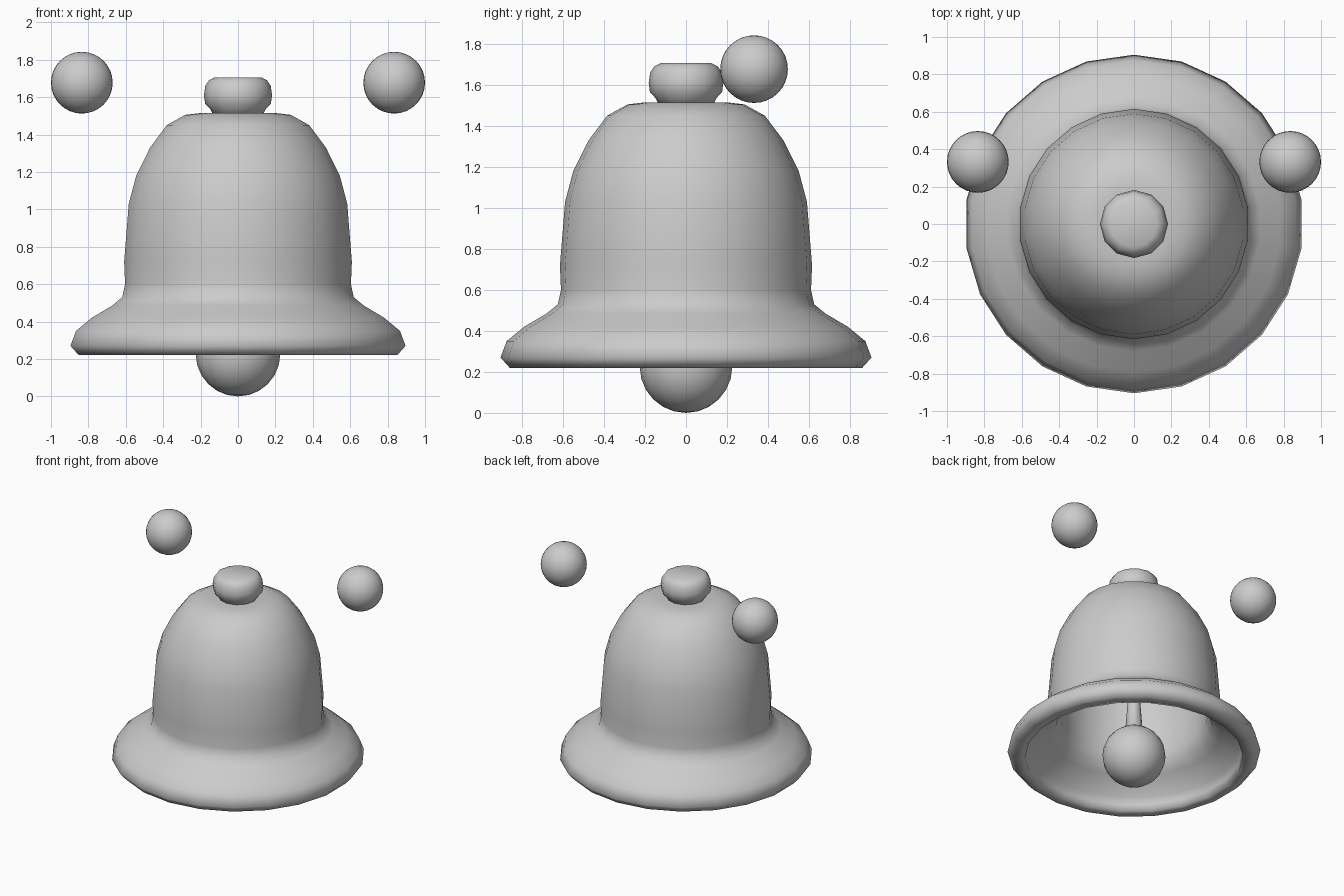
import bpy, bmesh, math

if "Cube" in bpy.data.objects:
    bpy.data.objects.remove(bpy.data.objects["Cube"])

metal = bpy.data.materials.new("plain_grey")
metal.diffuse_color = (0.6, 0.6, 0.6, 1)
metal.use_nodes = True
metal.node_tree.nodes["Principled BSDF"].inputs["Base Color"].default_value = metal.diffuse_color


def finish(name, bm, angle):
    """Turn a bmesh into a named, shaded object."""
    bmesh.ops.recalc_face_normals(bm, faces=bm.faces)
    mesh = bpy.data.meshes.new(name)
    bm.to_mesh(mesh)
    bm.free()
    mesh.materials.append(metal)
    obj = bpy.data.objects.new(name, mesh)
    bpy.context.collection.objects.link(obj)
    bpy.ops.object.select_all(action='DESELECT')
    obj.select_set(True)
    bpy.context.view_layer.objects.active = obj
    bpy.ops.object.shade_smooth_by_angle(angle=math.radians(angle))
    return obj


def lathe(name, profile, sides, angle=120):
    """Revolve (radius, z) points about z; radius 0 makes a pole."""
    bm = bmesh.new()
    rings = []
    for r, z in profile:
        if r == 0:
            rings.append([bm.verts.new((0, 0, z))] * sides)
        else:
            turns = [math.pi / 2 + 2 * math.pi * i / sides for i in range(sides)]
            rings.append([bm.verts.new((r * math.cos(a), r * math.sin(a), z)) for a in turns])
    for low, high in zip(rings, rings[1:]):
        for i in range(sides):
            j = (i + 1) % sides
            corners = list(dict.fromkeys((low[i], low[j], high[j], high[i])))
            bm.faces.new(corners)
    return finish(name, bm, angle)


def ball(name, centre, radius, u, v):
    bm = bmesh.new()
    bmesh.ops.create_uvsphere(bm, u_segments=u, v_segments=v, radius=radius)
    bmesh.ops.translate(bm, verts=bm.verts, vec=centre)
    return finish(name, bm, 120)


# Hollow bell: inner wall from crown to lip, then outer wall back to crown
lathe("bell_shell", [
    (0, 1.43), (0.22, 1.42), (0.33, 1.37), (0.40, 1.29), (0.47, 1.15),
    (0.51, 1.02), (0.53, 0.72), (0.53, 0.56), (0.56, 0.475), (0.62, 0.42),
    (0.755, 0.32), (0.775, 0.27), (0.78, 0.22),
    (0.86, 0.22), (0.905, 0.27), (0.875, 0.35), (0.79, 0.42), (0.68, 0.485), (0.625, 0.53),
    (0.61, 0.60), (0.615, 0.72), (0.59, 1.03), (0.55, 1.18), (0.475, 1.33),
    (0.385, 1.45), (0.285, 1.505), (0.20, 1.515), (0, 1.515)], 22)

# Knob on the crown
lathe("top_knob", [
    (0, 1.50), (0.13, 1.50), (0.148, 1.535), (0.176, 1.565), (0.182, 1.61),
    (0.175, 1.66), (0.155, 1.69), (0.125, 1.706), (0, 1.706)], 12)

# Clapper: tapered rod and ball
lathe("clapper_rod", [(0, 0.35), (0.07, 0.35), (0.045, 0.68), (0.035, 1.45), (0, 1.45)], 12)
ball("clapper_ball", (0, 0, 0.226), 0.226, 20, 12)

# Pair of floating spheres
for side, x in (("left", -0.835), ("right", 0.835)):
    ball(side + "_floating_sphere", (x, 0.332, 1.677), 0.165, 32, 16)
